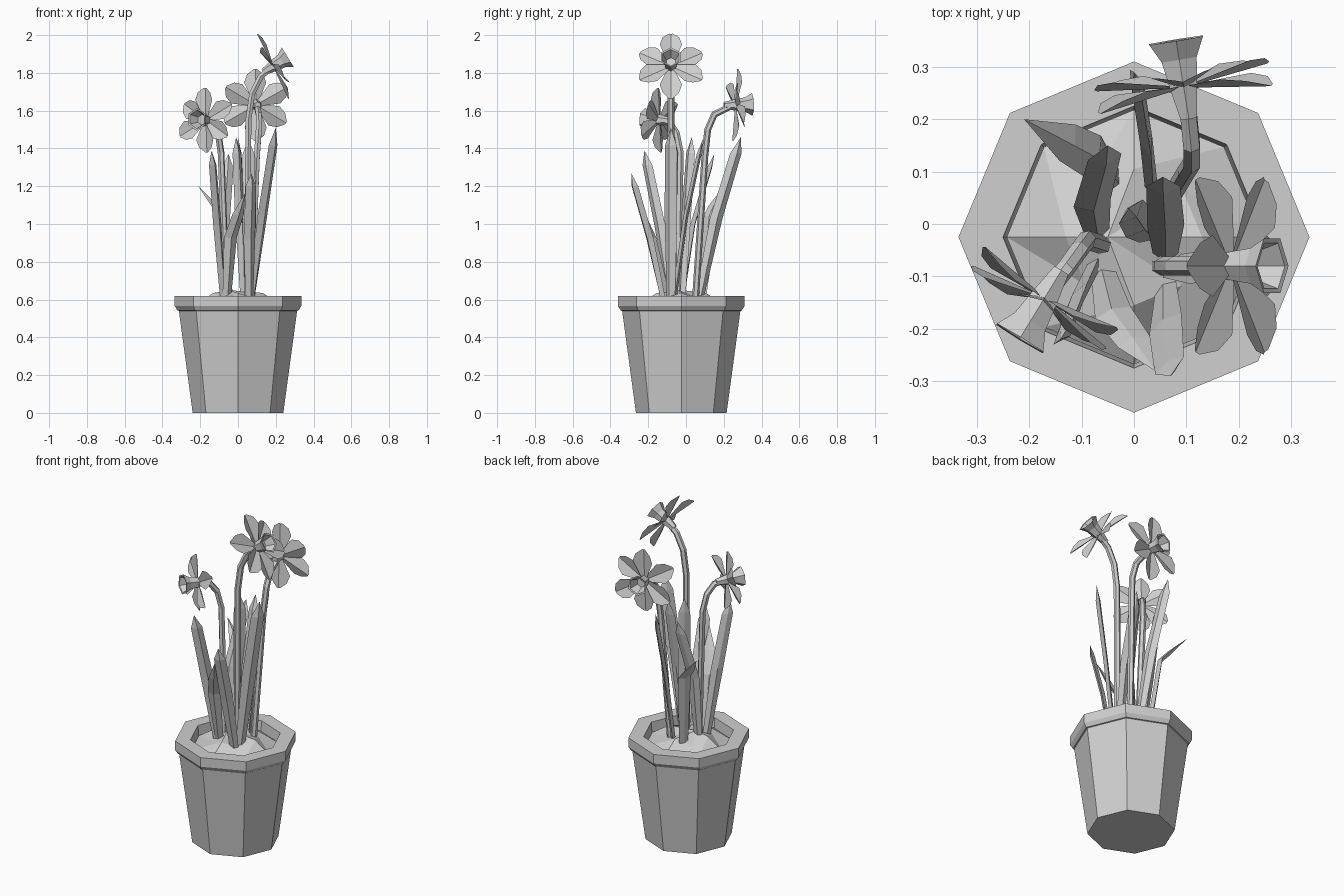
import bpy, bmesh, math
from mathutils import Vector, Matrix

cube = bpy.data.objects.get("Cube")
if cube:
    bpy.data.objects.remove(cube, do_unlink=True)

grey = bpy.data.materials.new("plain grey")
grey.use_nodes = True
grey.diffuse_color = (0.63, 0.63, 0.63, 1)
grey.node_tree.nodes["Principled BSDF"].inputs["Base Color"].default_value = (0.63, 0.63, 0.63, 1)

CENTRE = Vector((0, -0.025, 0))


def add_object(name, mesh):
    mesh.materials.clear()
    mesh.materials.append(grey)
    obj = bpy.data.objects.new(name, mesh)
    bpy.context.collection.objects.link(obj)
    return obj


def finish(name, bm, matrix=None, normals=True):
    if normals:
        bmesh.ops.recalc_face_normals(bm, faces=bm.faces)
    if matrix:
        bm.transform(matrix)
    mesh = bpy.data.meshes.new(name)
    bm.to_mesh(mesh)
    bm.free()
    return add_object(name, mesh)


def lathe(bm, profile, sides):
    """Turn (radius, height) points into a faceted solid around z."""
    rings = []
    for r, z in profile:
        rings.append([bm.verts.new((r * math.cos(math.tau * i / sides),
                                    r * math.sin(math.tau * i / sides), z))
                      for i in range(sides)])
    for a, b in zip(rings, rings[1:]):
        for i in range(sides):
            j = (i + 1) % sides
            bm.faces.new((a[i], a[j], b[j], b[i]))
    bm.faces.new(rings[0])
    bm.faces.new(rings[-1])


# Pot with a thick rim
bm = bmesh.new()
lathe(bm, [(0.24, 0), (0.313, 0.54), (0.32, 0.542), (0.335, 0.565), (0.335, 0.62),
           (0.25, 0.62), (0.24, 0.5)], 8)
finish("pot", bm, Matrix.Translation(CENTRE))

# Lumpy soil mound
bm = bmesh.new()
rings = []
for radius, heights in ((0.243, (0.56, 0.56)), (0.13, (0.635, 0.605))):
    rings.append([bm.verts.new((radius * math.cos(math.tau * i / 8),
                                radius * math.sin(math.tau * i / 8), heights[i % 2]))
                  for i in range(8)])
top = bm.verts.new((-0.05, 0, 0.65))
outer, inner = rings
for i in range(8):
    j = (i + 1) % 8
    bm.faces.new((outer[i], outer[j], inner[j]))
    bm.faces.new((outer[i], inner[j], inner[i]))
    bm.faces.new((inner[i], inner[j], top))
finish("soil", bm, Matrix.Translation(CENTRE))


# Stems
def stem(name, points):
    curve = bpy.data.curves.new(name + "_path", "CURVE")
    curve.dimensions = "3D"
    curve.bevel_depth = 0.018
    curve.bevel_resolution = 1
    curve.use_fill_caps = True
    spline = curve.splines.new("POLY")
    spline.points.add(len(points) - 1)
    for p, co in zip(spline.points, points):
        p.co = (*co, 1)
    spline.use_smooth = False
    helper = bpy.data.objects.new(name + "_path", curve)
    mesh = bpy.data.meshes.new_from_object(helper)
    bpy.data.objects.remove(helper)
    add_object(name, mesh)


# Leaves: creased blades along a base, middle, shoulder and tip
def leaf(name, base, middle, tip, across, width=0.036, shoulder=0.9):
    base, middle, tip = Vector(base), Vector(middle), Vector(tip)
    side = Vector(across).normalized()
    fold = side.cross(tip - base).normalized() * 0.016
    bend = middle.lerp(tip, (shoulder - 0.5) * 2)
    bm = bmesh.new()
    rows = []
    for p, w in ((base, 0.65), (middle, 1), (bend, 0.9)):
        rows.append([bm.verts.new(c) for c in (p - side * width * w, p + fold,
                                               p + side * width * w, p - fold * 0.6)])
    end = bm.verts.new(tip)
    for a, b in zip(rows, rows[1:]):
        for i in range(4):
            j = (i + 1) % 4
            bm.faces.new((a[i], a[j], b[j], b[i]))
    for i in range(4):
        bm.faces.new((rows[-1][i], rows[-1][(i + 1) % 4], end))
    bm.faces.new(rows[0])
    finish(name, bm)


leaf("front_leaf", (-0.06, -0.09, 0.6), (-0.04, -0.17, 0.93), (0.04, -0.28, 1.17),
     (1, 0.35, 0), shoulder=0.75)
leaf("front_right_leaf", (0.06, -0.12, 0.6), (0.06, -0.19, 0.92), (0.07, -0.29, 1.27),
     (0.8, 0.5, 0))
leaf("front_left_leaf", (-0.08, -0.08, 0.6), (-0.11, -0.14, 1.0), (-0.14, -0.22, 1.39),
     (0.6, 0.8, 0))
leaf("side_leaf", (0.07, -0.08, 0.6), (0.13, -0.08, 1.05), (0.2, -0.08, 1.51),
     (0.6, 0.8, 0), width=0.042)
leaf("back_leaf", (0.03, 0.07, 0.6), (0.02, 0.16, 1.03), (0, 0.29, 1.46), (-0.4, 1, 0))
leaf("middle_leaf", (0.06, -0.06, 0.6), (0.06, 0, 1.03), (0.055, 0.09, 1.45), (1, 0, 0))
leaf("centre_leaf", (0.03, -0.02, 0.6), (0.01, 0, 1.03), (-0.01, 0.03, 1.46), (0.7, 0.7, 0))
leaf("left_leaf", (-0.07, -0.02, 0.6), (-0.08, 0.04, 1.0), (-0.05, 0.15, 1.37), (1, 0.2, 0))
leaf("bent_leaf", (-0.04, 0.08, 0.6), (-0.08, 0.13, 1.04), (-0.21, 0.2, 1.2),
     (0.4, 0.9, 0), width=0.042, shoulder=0.68)


# Flowers: six creased petals around a flared trumpet
def flower(name, centre, facing, size):
    z = Vector(facing).normalized()
    x = (Vector((0, 0, 1)) - z * z.z).normalized()
    y = z.cross(x)
    matrix = Matrix.Translation(centre) @ Matrix((x, y, z)).transposed().to_4x4()

    bm = bmesh.new()
    lathe(bm, [(0.018, -0.06), (0.03, 0), (0.039, 0.055), (0.06, 0.092),
               (0.05, 0.09), (0.028, 0.04)], 6)
    finish(name + "_trumpet", bm, matrix)

    bm = bmesh.new()
    for k in range(6):
        turn = Matrix.Rotation(math.tau * k / 6, 3, "Z")
        tilt = -0.11 if k % 2 else 0.09
        rows = []
        for r, w in ((0.1, 0.09), (0.62, 0.31), (0.85, 0.23), (1, 0.05)):
            r, w = r * size, w * size
            crease = w * 0.35
            rows.append([bm.verts.new(turn @ Vector(c)) for c in (
                (r, -w, r * tilt + crease), (r, 0, r * tilt), (r, w, r * tilt + crease))])
        for a, b in zip(rows, rows[1:]):
            for i in range(2):
                bm.faces.new((a[i], b[i], b[i + 1], a[i + 1]))
    finish(name + "_petals", bm, matrix, normals=False)


flower("left_flower", (-0.17, -0.14, 1.55), (-0.52, -0.85, 0.05), 0.17)
flower("top_flower", (0.185, -0.08, 1.835), (0.85, 0, 0.52), 0.19)
flower("back_flower", (0.095, 0.26, 1.63), (-0.16, 0.98, 0.03), 0.19)

stem("left_stem", [(-0.06, -0.04, 0.6), (-0.09, -0.03, 1.38), (-0.105, -0.05, 1.48),
                   (-0.13, -0.085, 1.535), (-0.17, -0.135, 1.55)])
stem("top_stem", [(0.05, -0.08, 0.6), (0.055, -0.08, 1.55), (0.075, -0.08, 1.69),
                  (0.12, -0.08, 1.78), (0.185, -0.08, 1.835)])
stem("back_stem", [(0.07, 0.05, 0.6), (0.1, 0.1, 1.36), (0.11, 0.115, 1.5),
                   (0.11, 0.15, 1.58), (0.1, 0.25, 1.63)])
